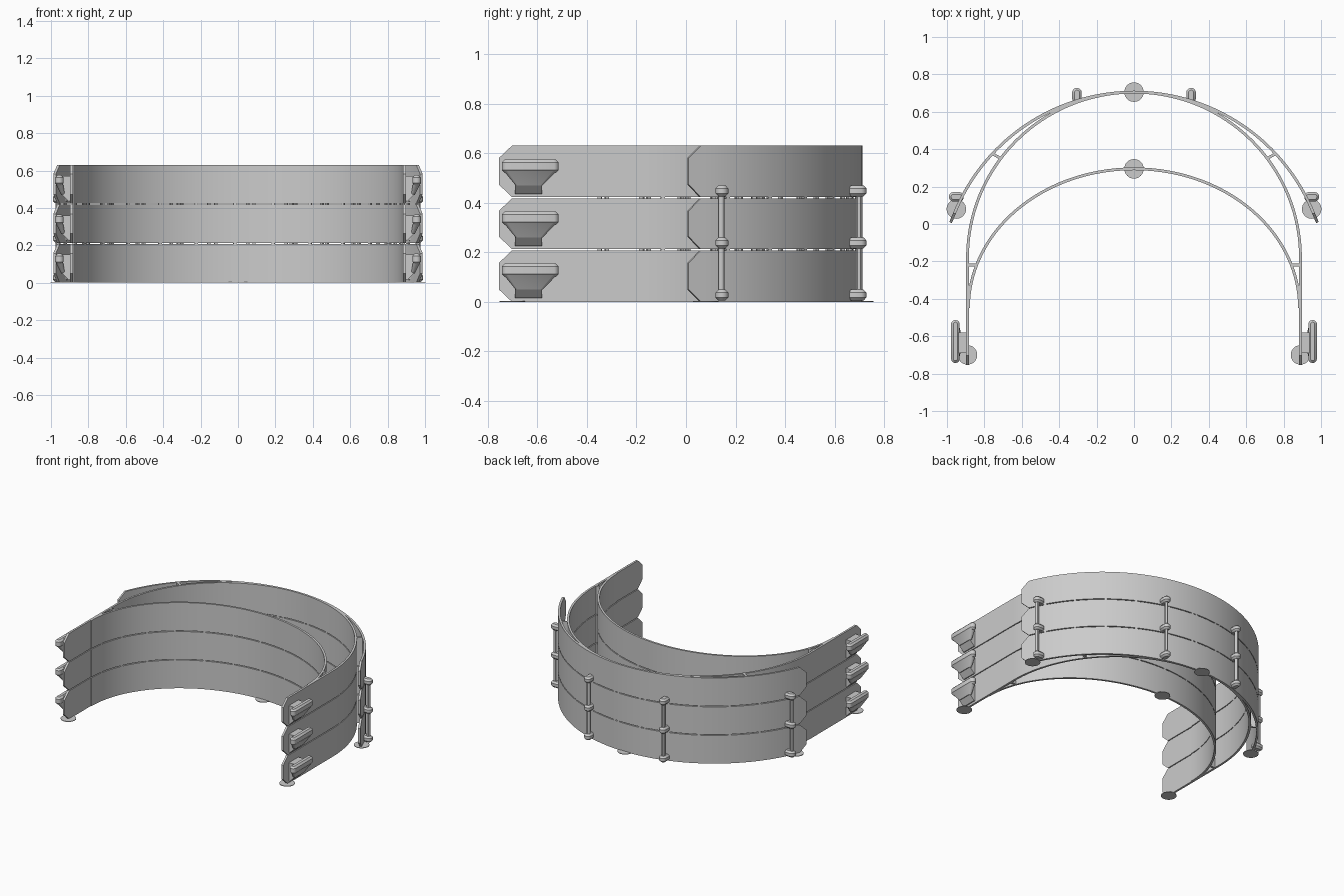
import bpy
import bmesh
from math import sin, cos, pi, radians
from mathutils import Vector

cube = bpy.data.objects.get("Cube")
if cube:
    bpy.data.objects.remove(cube, do_unlink=True)

LAYER = 0.21
GAP = 0.003
THICK = 0.015
TIP = 0.055

grey = bpy.data.materials.new("plain grey")
grey.use_nodes = True
grey.diffuse_color = (0.6, 0.6, 0.6, 1)
grey.node_tree.nodes["Principled BSDF"].inputs["Base Color"].default_value = grey.diffuse_color


def finish(name, bm):
    bmesh.ops.recalc_face_normals(bm, faces=bm.faces)
    mesh = bpy.data.meshes.new(name)
    bm.to_mesh(mesh)
    bm.free()
    mesh.materials.append(grey)
    mesh.shade_smooth()
    mesh.set_sharp_from_angle(angle=radians(30))
    obj = bpy.data.objects.new(name, mesh)
    bpy.context.collection.objects.link(obj)
    return obj


def sweep(bm, path, z0, z1, pointed=False):
    """Upright strip along a plan path; pointed strips get chamfered ends."""
    low, high = z0 + 0.05, z1 - 0.05
    levels = [z0, low, high, z1] if pointed else [z0, z1]
    last = len(path) - 1
    rings = []
    for i, p in enumerate(path):
        tangent = (path[min(i + 1, last)] - path[max(i - 1, 0)]).normalized()
        side = Vector((-tangent.y, tangent.x)) * THICK / 2
        pull = Vector((0, 0))
        if pointed and i in (0, last):
            pull = tangent * (TIP - 0.002) * (1 if i == 0 else -1)
        ring = []
        for s, zs in ((1, levels), (-1, levels[::-1])):
            for z in zs:
                q = p + side * s + (pull if z in (z0, z1) else Vector((0, 0)))
                ring.append(bm.verts.new((q.x, q.y, z)))
        rings.append(ring)
    n = len(rings[0])
    for a, b in zip(rings, rings[1:]):
        for j in range(n):
            k = (j + 1) % n
            bm.faces.new((a[j], a[k], b[k], b[j]))
    for ring in (rings[0], rings[-1]):
        if pointed:
            for j in range(3):
                bm.faces.new((ring[j], ring[j + 1], ring[6 - j], ring[7 - j]))
        else:
            bm.faces.new(ring)


def arc(a, b, cy, start, end, steps):
    return [Vector((a * cos(t), cy + b * sin(t)))
            for t in (start + (end - start) * i / steps for i in range(steps + 1))]


def extend(path, length):
    first = path[0] + (path[0] - path[1]).normalized() * length
    final = path[-1] + (path[-1] - path[-2]).normalized() * length
    return [first] + path + [final]


def hull(name, points):
    bm = bmesh.new()
    for p in points:
        bm.verts.new(p)
    res = bmesh.ops.convex_hull(bm, input=bm.verts)
    bmesh.ops.delete(bm, geom=list({v for v in res["geom_interior"] if isinstance(v, bmesh.types.BMVert)}),
                     context="VERTS")
    bmesh.ops.dissolve_limit(bm, angle_limit=radians(1), verts=bm.verts, edges=bm.edges)
    return finish(name, bm)


def stadium(cx, cy, lx, ly, z):
    """Rounded outline of a bar seen from above."""
    r = min(lx, ly) / 2
    pts = []
    for i in range(16):
        t = 2 * pi * (i + 0.5) / 16
        dx = (lx / 2 - r) * (1 if cos(t) > 0 else -1)
        dy = (ly / 2 - r) * (1 if sin(t) > 0 else -1)
        pts.append((cx + dx + r * cos(t), cy + dy + r * sin(t), z))
    return pts


def bar(name, cx, cy, lx, ly, z0, z1, c=0.012):
    """Rounded bar with chamfered top and bottom rims."""
    pts = []
    for z, inset in ((z0, c), (z0 + c, 0), (z1 - c, 0), (z1, c)):
        pts += stadium(cx, cy, lx - inset * 2, ly - inset * 2, z)
    return hull(name, pts)


def cylinder(name, x, y, z0, z1, r, sides):
    bm = bmesh.new()
    bmesh.ops.create_cone(bm, cap_ends=True, segments=sides, radius1=r, radius2=r, depth=z1 - z0)
    bmesh.ops.translate(bm, verts=bm.verts, vec=(x, y, (z0 + z1) / 2))
    return finish(name, bm)


# Plan paths of the three strips
OUTER_R, OUTER_Y = 1.035, -0.33
reach = 0.385
outer = extend(arc(OUTER_R, OUTER_R, OUTER_Y, reach, pi - reach, 72), TIP)
bend = arc(0.89, 0.885, -0.18, 0, pi, 80)
straight = Vector((0.89, -0.70))
middle = extend([straight] + bend + [Vector((-straight.x, straight.y))], TIP)
inner = arc(0.885, 0.745, -0.45, 0, pi, 80)
strips = {"outer_band": (outer, True), "head_band": (middle, True), "inner_band": (inner, False)}

for k in range(3):
    z0 = LAYER * k + (GAP if k else 0)
    z1 = LAYER * (k + 1) - (GAP if k < 2 else 0)
    for name, (path, pointed) in strips.items():
        bm = bmesh.new()
        sweep(bm, path, z0, z1, pointed)
        finish(name, bm)
        # Small spacer tabs joining each layer to the next
        if k < 2:
            bm = bmesh.new()
            for i in range(4, len(path) - 4, 6):
                mid = (path[i] + path[i + 1]) / 2
                half = (path[i + 1] - path[i]).normalized() * 0.008
                sweep(bm, [mid - half, mid + half], z1, z1 + 2 * GAP)
            finish(name + "_spacers", bm)

    base = LAYER * k
    for s in (1, -1):
        # Ribs between neighbouring strips
        for a, b in (((0.757, 0.376), (0.712, 0.350)), ((0.89, -0.22), (0.846, -0.22))):
            bm = bmesh.new()
            sweep(bm, [Vector((s * a[0], a[1])), Vector((s * b[0], b[1]))], z0, z1)
            finish("rib", bm)

        # Strap hook: rounded bar, tapered underside and a bridge to the band
        hx, hy = s * 0.955, -0.628
        bar("hook_bar", hx, hy, 0.046, 0.23, base + 0.10, base + 0.155)
        hull("hook_taper", stadium(hx, hy, 0.04, 0.215, base + 0.108)
             + stadium(s * 0.935, hy - 0.005, 0.02, 0.11, base + 0.05))
        hull("hook_bridge", [(s * x, y, base + z) for y in (-0.69, -0.58)
                             for x, z in ((0.89, 0.15), (0.945, 0.15), (0.945, 0.055),
                                          (0.905, 0.015), (0.89, 0.015))])

        # Pegs on the outer band
        bar("side_peg", s * 0.95, 0.145, 0.08, 0.052, base + 0.005, base + 0.05)
        bar("back_peg", s * 0.305, 0.688, 0.052, 0.08, base + 0.005, base + 0.05)

for s in (1, -1):
    # Thin rods tying the stacked pegs together
    cylinder("side_rod", s * 0.963, 0.142, 0.03, 0.45, 0.013, 12)
    cylinder("back_rod", s * 0.305, 0.698, 0.03, 0.45, 0.013, 12)
    # Foot discs under the strip ends
    cylinder("front_foot_disc", s * 0.89, -0.70, 0, 0.004, 0.052, 32)
    cylinder("side_foot_disc", s * 0.95, 0.08, 0, 0.004, 0.052, 32)

# Foot discs under the strip centres
for y in (0.705, 0.295):
    cylinder("centre_foot_disc", 0, y, 0, 0.004, 0.052, 32)
